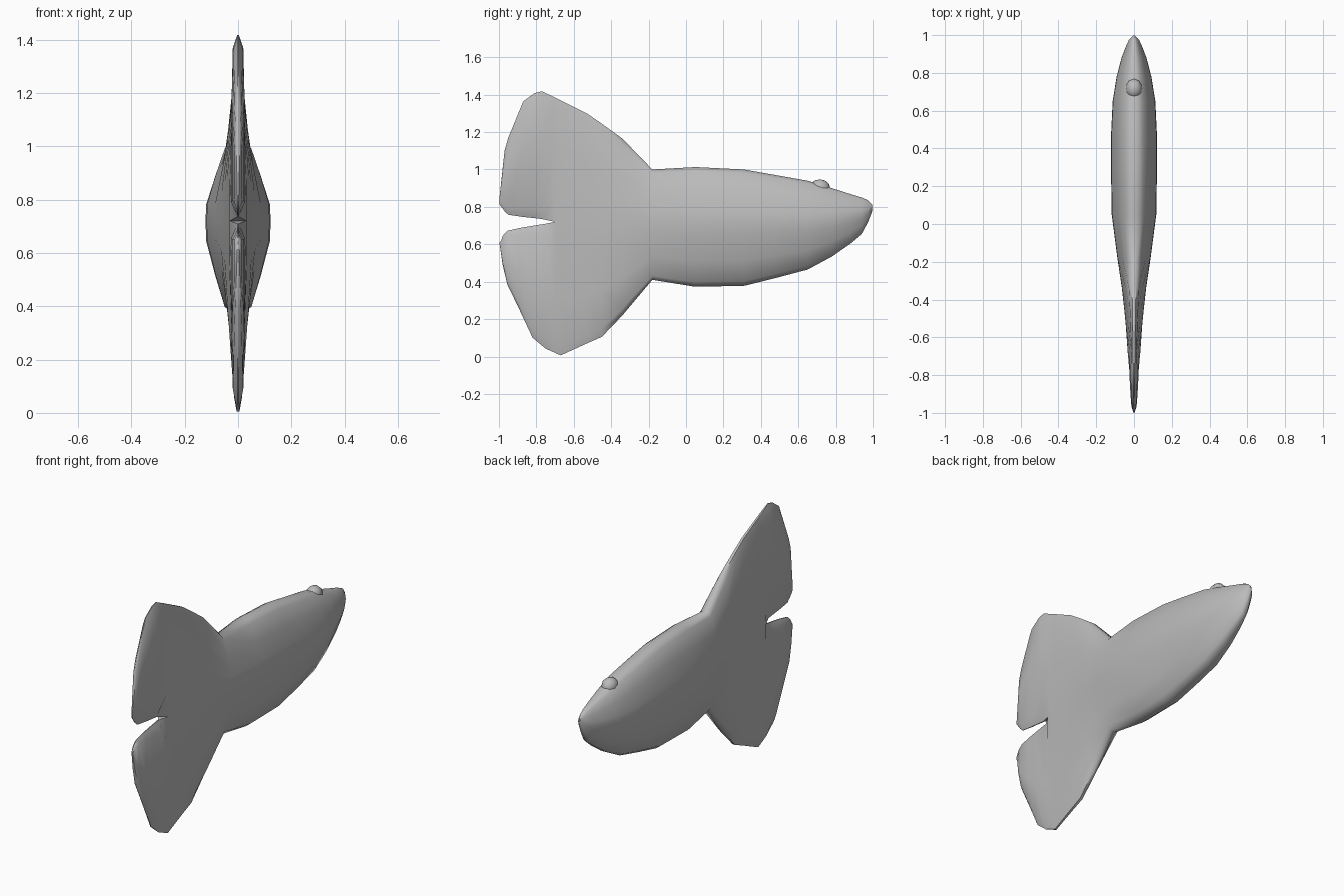
import bpy, bmesh, math

if "Cube" in bpy.data.objects:
    bpy.data.objects.remove(bpy.data.objects["Cube"])

grey = bpy.data.materials.new("pale grey")
grey.diffuse_color = (0.5, 0.5, 0.5, 1)
grey.use_nodes = True
grey.node_tree.nodes["Principled BSDF"].inputs["Base Color"].default_value = grey.diffuse_color


def smooth(obj):
    obj.data.materials.append(grey)
    bpy.ops.object.select_all(action='DESELECT')
    obj.select_set(True)
    bpy.context.view_layer.objects.active = obj
    bpy.ops.object.shade_smooth_by_angle(angle=math.radians(45))


# Body stations: y, bottom, middle, top, half width
BODY = [(0.998, 0.78, 0.80, 0.81, 0.005), (0.975, 0.72, 0.78, 0.835, 0.027),
        (0.94, 0.655, 0.76, 0.85, 0.043), (0.88, 0.605, 0.75, 0.868, 0.066),
        (0.78, 0.535, 0.73, 0.90, 0.092), (0.65, 0.465, 0.72, 0.94, 0.113),
        (0.48, 0.42, 0.72, 0.97, 0.121), (0.31, 0.378, 0.72, 1.0, 0.122),
        (0.05, 0.373, 0.72, 1.013, 0.118), (-0.18, 0.41, 0.72, 1.0, 0.088),
        (-0.34, 0.22, 0.72, 1.165, 0.064), (-0.45, 0.105, 0.72, 1.245, 0.052),
        (-0.53, 0.07, 0.72, 1.30, 0.044), (-0.67, 0.006, 0.72, 1.37, 0.034),
        (-0.70, 0.02, 0.72, 1.385, 0.032)]
# Tail lobe stations: y, outer edge, inner edge, half width
UPPER = [(-0.77, 1.418, 0.735, 0.028), (-0.81, 1.408, 0.74, 0.026),
         (-0.87, 1.365, 0.746, 0.023), (-0.95, 1.17, 0.758, 0.017),
         (-0.97, 1.10, 0.777, 0.014), (-0.998, 0.84, 0.815, 0.004)]
LOWER = [(-0.75, 0.042, 0.71, 0.028), (-0.82, 0.10, 0.699, 0.025),
         (-0.89, 0.25, 0.687, 0.021), (-0.955, 0.385, 0.672, 0.016),
         (-0.98, 0.49, 0.645, 0.01), (-0.998, 0.615, 0.59, 0.004)]
# Section from outer rim to centre: fraction of height, fraction of width
SECTION = [(0, 0.16), (0.07, 0.42), (0.40, 0.70), (0.78, 0.98), (1, 1)]

bm = bmesh.new()


def half(y, outer, inner, w, fin=False):
    """Pairs of left/right vertices from the outer rim to the centre."""
    prof = SECTION
    if fin:
        prof = [(0, 0.1), (0.07, 0.7), (0.40, 0.9), (0.92, 0.9), (1, 0.1)]
    return [[bm.verts.new((s * w * k, y, outer + (inner - outer) * f)) for s in (-1, 1)]
            for f, k in prof]


def bridge(a, b):
    for i in range(len(a) - 1):
        for s in (0, 1):
            bm.faces.new((a[i][s], a[i + 1][s], b[i + 1][s], b[i][s]))
    for i in (0, -1):
        bm.faces.new((a[i][0], a[i][1], b[i][1], b[i][0]))


def cap(ring):
    for p, q in zip(ring, ring[1:]):
        bm.faces.new((p[0], p[1], q[1], q[0]))


# Body
rings = []
for y, zb, zm, zt, w in BODY:
    low = half(y, zb, zm, w)
    high = [[bm.verts.new((s * w * k, y, zt + (zm - zt) * f)) for s in (-1, 1)]
            for f, k in SECTION[:-1]]
    rings.append(low + high[::-1])
for a, b in zip(rings, rings[1:]):
    bridge(a, b)
cap(rings[0])

# Forked tail
for start, table in ((rings[-1][:5], LOWER), (rings[-1][:3:-1], UPPER)):
    prev = start
    for row in table:
        ring = half(*row, fin=True)
        bridge(prev, ring)
        prev = ring
    cap(prev)

bmesh.ops.recalc_face_normals(bm, faces=bm.faces)
me = bpy.data.meshes.new("fish_body")
bm.to_mesh(me)
bm.free()
body = bpy.data.objects.new("fish_body", me)
bpy.context.collection.objects.link(body)
smooth(body)

# Small bump on top of the head
bpy.ops.mesh.primitive_uv_sphere_add(segments=10, ring_count=6, radius=0.05,
                                     location=(0, 0.715, 0.9))
bump = bpy.context.object
bump.name = "head_bump"
bump.scale = (0.9, 1.1, 0.95)
smooth(bump)
